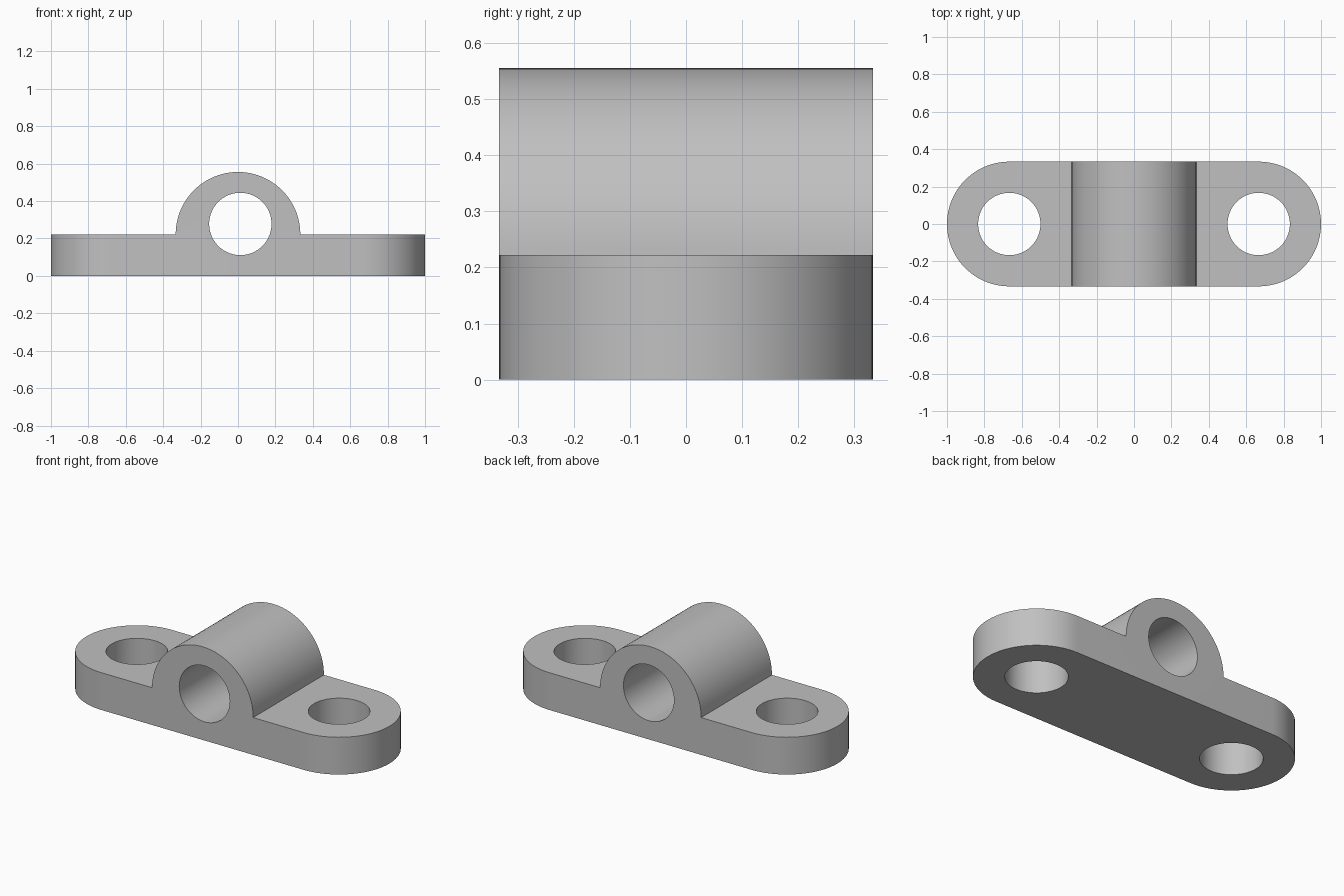
import bpy
import bmesh
from math import cos, sin, pi, radians
from mathutils import Vector

if "Cube" in bpy.data.objects:
    bpy.data.objects.remove(bpy.data.objects["Cube"], do_unlink=True)

R = 1 / 3            # arch and end radius
HOLE = R / 2         # radius of every hole
BASE = 2 / 9         # plate thickness
END_X = 2 / 3        # centre of each rounded end
STEPS = 48


def arc(cx, cy, radius, start, sweep, steps):
    return [(cx + radius * cos(start + sweep * i / steps),
             cy + radius * sin(start + sweep * i / steps)) for i in range(steps + 1)]


def prism(name, points, low, high, upright=False):
    """Extrude an outline along z, or along y when upright."""
    bm = bmesh.new()
    place = (lambda a, b: (a, low, b)) if upright else (lambda a, b: (a, b, low))
    face = bm.faces.new([bm.verts.new(place(a, b)) for a, b in points])
    result = bmesh.ops.extrude_face_region(bm, geom=[face])
    shift = Vector((0, high - low, 0) if upright else (0, 0, high - low))
    verts = [v for v in result["geom"] if isinstance(v, bmesh.types.BMVert)]
    bmesh.ops.translate(bm, verts=verts, vec=shift)
    bmesh.ops.recalc_face_normals(bm, faces=bm.faces)
    mesh = bpy.data.meshes.new(name)
    bm.to_mesh(mesh)
    bm.free()
    obj = bpy.data.objects.new(name, mesh)
    bpy.context.collection.objects.link(obj)
    return obj


def combine(target, tool, operation):
    tool.hide_render = True
    mod = target.modifiers.new(operation.lower(), "BOOLEAN")
    mod.operation, mod.solver, mod.object = operation, "EXACT", tool
    bpy.context.view_layer.objects.active = target
    bpy.ops.object.modifier_apply(modifier=mod.name)
    bpy.data.objects.remove(tool, do_unlink=True)


# Front silhouette: flat flanges with a half-round housing
side = 1.2
profile = [(-side, 0), (side, 0), (side, BASE)]
profile += arc(0, BASE, R, 0, pi, STEPS) + [(-side, BASE)]
bracket = prism("mounting_bracket", profile, -0.5, 0.5, upright=True)

# Plan outline: round-ended plate
plan = arc(END_X, 0, R, -pi / 2, pi, STEPS) + arc(-END_X, 0, R, pi / 2, pi, STEPS)
combine(bracket, prism("plan_cutter", plan, -0.5, 1), "INTERSECT")

# Two bolt holes and the slightly offset shaft bore
for x in (-END_X, END_X):
    circle = arc(x, 0, HOLE, 0, 2 * pi, 2 * STEPS)[:-1]
    combine(bracket, prism("bolt_cutter", circle, -0.5, 1), "DIFFERENCE")
circle = arc(0.0125, BASE + R / 6, HOLE, 0, 2 * pi, 2 * STEPS)[:-1]
combine(bracket, prism("bore_cutter", circle, -1, 1, upright=True), "DIFFERENCE")

# Plain grey metal
grey = bpy.data.materials.new("grey_metal")
grey.use_nodes = True
colour = (0.53, 0.53, 0.53, 1)
grey.diffuse_color = colour
grey.node_tree.nodes["Principled BSDF"].inputs["Base Color"].default_value = colour
bracket.data.materials.clear()
bracket.data.materials.append(grey)

bpy.ops.object.select_all(action="DESELECT")
bracket.select_set(True)
bpy.context.view_layer.objects.active = bracket
bpy.ops.object.shade_smooth_by_angle(angle=radians(30))
